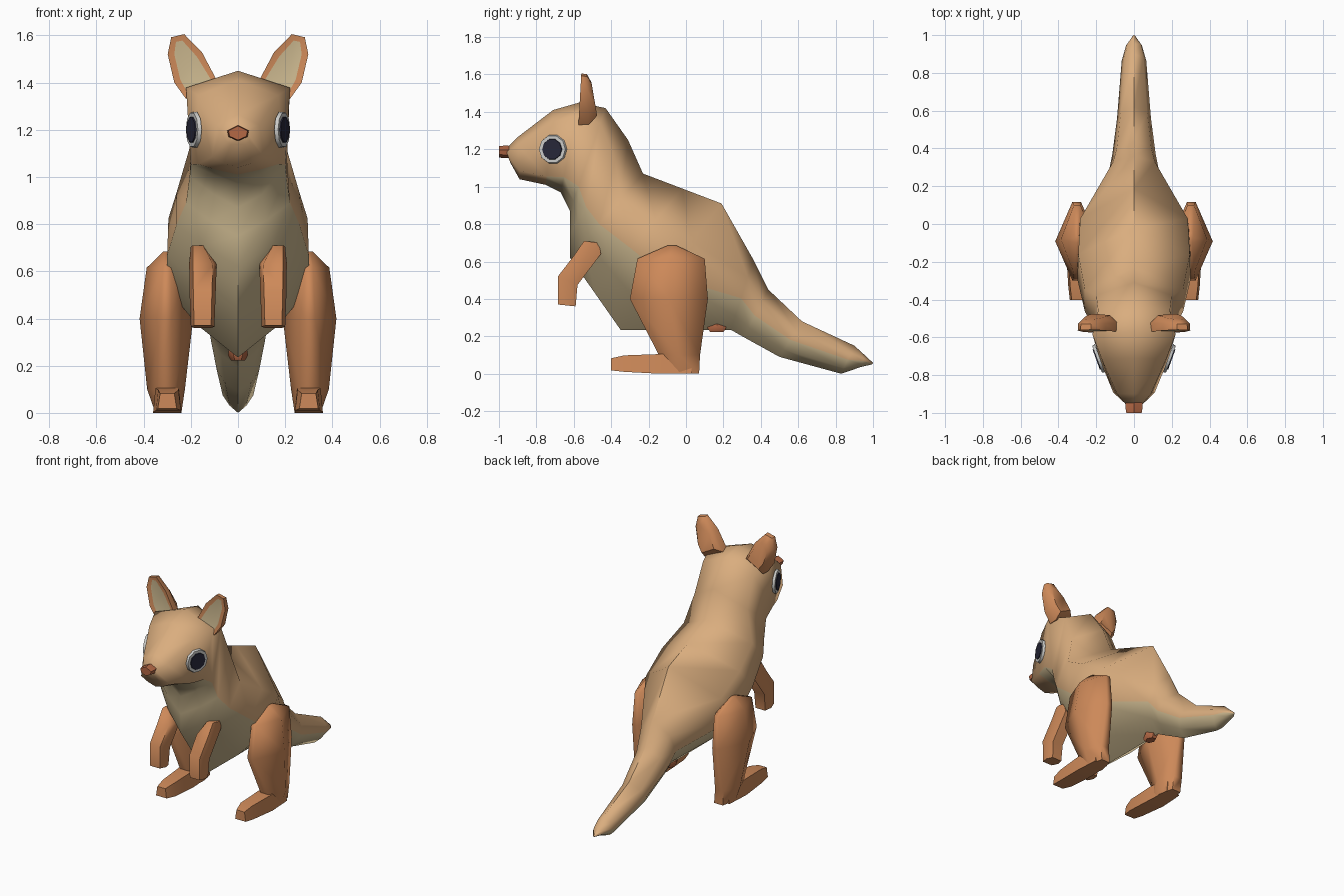
import bpy, bmesh, math
from mathutils import Vector, Matrix

if "Cube" in bpy.data.objects:
    bpy.data.objects.remove(bpy.data.objects["Cube"], do_unlink=True)


def material(name, rgb):
    m = bpy.data.materials.new(name)
    m.use_nodes = True
    m.diffuse_color = (*rgb, 1)
    bsdf = m.node_tree.nodes["Principled BSDF"]
    bsdf.inputs["Base Color"].default_value = (*rgb, 1)
    bsdf.inputs["Roughness"].default_value = 0.8
    return m


TAN = material("tan fur", (0.70, 0.42, 0.21))
CREAM = material("cream fur", (0.59, 0.47, 0.27))
ORANGE = material("orange fur", (0.61, 0.25, 0.10))
BROWN = material("red brown", (0.46, 0.14, 0.06))
GREY = material("eye grey", (0.60, 0.60, 0.58))
DARK = material("eye dark", (0.02, 0.02, 0.04))


def finish(name, bm, mats, mirror=False, angle=40):
    bmesh.ops.remove_doubles(bm, verts=bm.verts, dist=0.0005)
    bmesh.ops.recalc_face_normals(bm, faces=bm.faces)
    me = bpy.data.meshes.new(name)
    bm.to_mesh(me)
    bm.free()
    for m in mats:
        me.materials.append(m)
    ob = bpy.data.objects.new(name, me)
    bpy.context.collection.objects.link(ob)
    bpy.ops.object.select_all(action="DESELECT")
    bpy.context.view_layer.objects.active = ob
    ob.select_set(True)
    bpy.ops.object.shade_smooth_by_angle(angle=math.radians(angle))
    if mirror:
        ob.modifiers.new("Mirror", "MIRROR")
    return ob


def loft(rings, rule=lambda i, k: 0):
    """Skin a list of equal rings and cap both ends."""
    bm = bmesh.new()
    vs = [[bm.verts.new(p) for p in r] for r in rings]
    n = len(rings[0])
    for i in range(len(vs) - 1):
        for k in range(n):
            j = (k + 1) % n
            f = bm.faces.new((vs[i][k], vs[i][j], vs[i + 1][j], vs[i + 1][k]))
            f.material_index = rule(i, k)
    bm.faces.new(vs[0])
    bm.faces.new(vs[-1])
    return bm


# Body, head and tail: one loft from snout to tail tip.
# top (y, z), bottom (y, z), then (fraction down, half width) of
# upper corner, colour seam and lower side
sections = [
    ((-0.965, 1.20), (-0.94, 1.13), (0.2, 0.04), (0.7, 0.05), (0.9, 0.03)),
    ((-0.90, 1.265), (-0.89, 1.04), (0.2, 0.09), (0.8, 0.11), (0.92, 0.06)),
    ((-0.71, 1.41), (-0.75, 1.01), (0.16, 0.17), (0.89, 0.17), (0.95, 0.09)),
    ((-0.57, 1.45), (-0.67, 0.97), (0.15, 0.22), (0.83, 0.20), (0.92, 0.10)),
    ((-0.43, 1.42), (-0.62, 0.87), (0.15, 0.19), (0.76, 0.205), (0.90, 0.10)),
    ((-0.31, 1.25), (-0.62, 0.75), (0.22, 0.20), (0.72, 0.22), (0.87, 0.12)),
    ((-0.23, 1.07), (-0.62, 0.62), (0.30, 0.26), (0.60, 0.26), (0.80, 0.15)),
    ((-0.02, 0.99), (-0.49, 0.435), (0.30, 0.295), (0.58, 0.30), (0.80, 0.17)),
    ((0.19, 0.91), (-0.35, 0.235), (0.30, 0.285), (0.57, 0.30), (0.80, 0.17)),
    ((0.36, 0.61), (0.24, 0.235), (0.25, 0.11), (0.55, 0.13), (0.80, 0.08)),
    ((0.44, 0.45), (0.31, 0.195), (0.25, 0.09), (0.55, 0.115), (0.80, 0.07)),
    ((0.62, 0.28), (0.50, 0.09), (0.25, 0.07), (0.52, 0.09), (0.80, 0.055)),
    ((0.90, 0.15), (0.83, 0.0), (0.25, 0.05), (0.50, 0.065), (0.80, 0.035)),
    ((0.955, 0.10), (0.935, 0.036), (0.25, 0.034), (0.50, 0.042), (0.80, 0.024)),
    ((1.0, 0.058), (0.995, 0.05), (0.25, 0.004), (0.5, 0.005), (0.8, 0.003)),
]
rings = []
for (ty, tz), (by, bz), *sides in sections:
    def at(f, x):
        return (x, ty + (by - ty) * f, tz + (bz - tz) * f)
    rings.append([at(0, 0)] + [at(f, w) for f, w in sides] + [at(1, 0)]
                 + [at(f, -w) for f, w in reversed(sides)])
finish("body", loft(rings, lambda i, k: int(i >= 2 and 2 <= k <= 5)), [TAN, CREAM], angle=75)


def hexring(x0, x1, y0, y1, z, side=0.45):
    """Six-sided horizontal ring pointing along x; side sets its flat width."""
    cx, cy, rx, ry = (x0 + x1) / 2, (y0 + y1) / 2, (x1 - x0) / 2, (y1 - y0) / 2
    return [(cx + rx * c, cy + ry * s, z) for c, s in
            ((1, 0), (side, 1), (-side, 1), (-1, 0), (-side, -1), (side, -1))]


# Hind legs: thigh tapering down to the heel
thigh = [hexring(0.29, 0.315, -0.10, -0.05, 0.685),
         hexring(0.215, 0.387, -0.26, 0.10, 0.615, 0.2),
         hexring(0.19, 0.417, -0.30, 0.117, 0.40, 0.2),
         hexring(0.225, 0.385, -0.145, 0.075, 0.10, 0.4),
         hexring(0.24, 0.35, -0.14, 0.07, 0.0, 0.6)]
finish("hind_legs", loft(thigh), [ORANGE], mirror=True, angle=70)

# Feet: tapered four-sided loft reaching forward
foot = []
for y, x0, x1, z0, z1 in ((0.03, 0.25, 0.35, 0.0, 0.10), (-0.14, 0.24, 0.36, 0.0, 0.105),
                          (-0.33, 0.242, 0.348, 0.01, 0.098), (-0.402, 0.26, 0.34, 0.018, 0.082)):
    foot.append([(x0, y, z0), (x1, y, z0), (x1 - 0.01, y, z1), (x0 + 0.01, y, z1)])
finish("feet", loft(foot), [ORANGE], mirror=True, angle=50)

# Arms: bent at the elbow; each row is front (y, z), back (y, z), x range
arm = []
for (fy, fz), (ky, kz), x0, x1 in (((-0.545, 0.71), (-0.465, 0.70), 0.14, 0.20),
                                   ((-0.60, 0.63), (-0.455, 0.64), 0.09, 0.207),
                                   ((-0.685, 0.52), (-0.58, 0.475), 0.095, 0.205),
                                   ((-0.685, 0.37), (-0.59, 0.36), 0.10, 0.20)):
    my, mz, e = (fy + ky) / 2, (fz + kz) / 2, (x1 - x0) * 0.14
    arm.append([(x0 + e, fy, fz), (x1 - e, fy, fz), (x1, my, mz),
                (x1 - e, ky, kz), (x0 + e, ky, kz), (x0, my, mz)])
finish("arms", loft(arm), [ORANGE], mirror=True, angle=65)

# Ears: outlined front face with a sunken cream panel, narrower rounded back
outline = [(0.085, 1.40), (0.152, 1.527), (0.228, 1.605), (0.283, 1.592),
           (0.298, 1.52), (0.27, 1.40), (0.22, 1.33)]
cx, cz = 0.205, 1.47


def ear_ring(scale, y_base, y_tip):
    return [(cx + (x - cx) * scale, y_base + (y_tip - y_base) * (z - 1.33) / 0.27,
             cz + (z - cz) * scale) for x, z in outline]


bm = loft([ear_ring(1, -0.575, -0.56), ear_ring(0.98, -0.52, -0.53), ear_ring(0.65, -0.475, -0.505)])
bm.faces.ensure_lookup_table()
front = min((f for f in bm.faces if len(f.verts) == 7), key=lambda f: f.calc_center_median().y)
bmesh.ops.recalc_face_normals(bm, faces=bm.faces)
bmesh.ops.inset_region(bm, faces=[front], thickness=0.028, depth=-0.006)
front.material_index = 1
finish("ears", bm, [ORANGE, CREAM], mirror=True, angle=50)

# Eyes: flat grey discs with thin dark plates on top
out = Vector((math.cos(math.radians(20)), -math.sin(math.radians(20)), 0))
turn = Matrix.Rotation(math.radians(-20), 4, "Z") @ Matrix.Rotation(math.radians(90), 4, "Y")
for name, r0, r1, depth, offset, mat in (("eye_rims", 0.079, 0.075, 0.016, 0.0, GREY),
                                         ("pupils", 0.057, 0.055, 0.006, 0.010, DARK)):
    bm = bmesh.new()
    place = Matrix.Translation(Vector((0.188, -0.713, 1.2)) + out * offset) @ turn
    bmesh.ops.create_cone(bm, cap_ends=True, segments=10, radius1=r0, radius2=r1, depth=depth, matrix=place)
    finish(name, bm, [mat], mirror=True)

# Nose: small faceted block
hexagon = [(0, 1.22), (0.046, 1.197), (0.04, 1.17), (0, 1.152), (-0.04, 1.17), (-0.046, 1.197)]
nose = [[(x * s, y, 1.187 + (z - 1.187) * s) for x, z in hexagon]
        for y, s in ((-0.94, 0.95), (-0.97, 1.0), (-1.0, 0.88))]
finish("nose", loft(nose), [BROWN], angle=50)

# Small nub under the tail base
nub = [hexring(-0.03, 0.03, 0.13, 0.20, 0.222), hexring(-0.042, 0.042, 0.115, 0.215, 0.245),
       hexring(-0.04, 0.04, 0.12, 0.21, 0.265)]
finish("under_tail_nub", loft(nub), [BROWN], angle=50)
